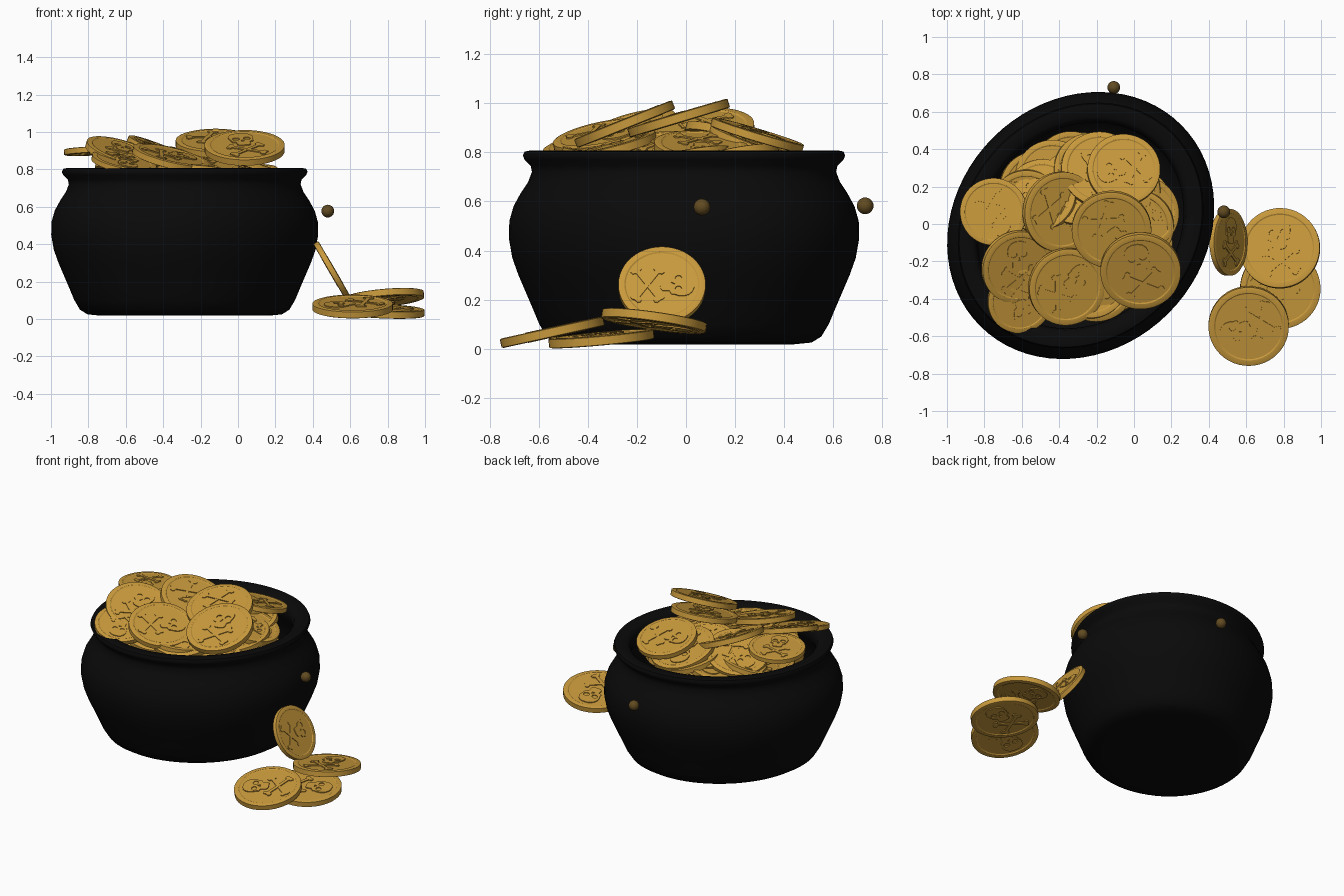
import bpy, bmesh, math, random
from mathutils import Vector, Matrix

if "Cube" in bpy.data.objects:
    bpy.data.objects.remove(bpy.data.objects["Cube"])

random.seed(4)


def material(name, rgb):
    m = bpy.data.materials.new(name)
    m.diffuse_color = (*rgb, 1)
    m.use_nodes = True
    m.node_tree.nodes["Principled BSDF"].inputs["Base Color"].default_value = m.diffuse_color
    return m


iron = material("black_iron", (0.003, 0.003, 0.003))
gold = material("gold", (0.58, 0.32, 0.045))
bronze = material("dark_bronze", (0.12, 0.07, 0.015))


def link(name, mesh, mat=None):
    ob = bpy.data.objects.new(name, mesh)
    bpy.context.collection.objects.link(ob)
    if mat and not mesh.materials:
        mesh.materials.append(mat)
    return ob


def smooth(ob, angle):
    bpy.ops.object.select_all(action='DESELECT')
    ob.select_set(True)
    bpy.context.view_layer.objects.active = ob
    bpy.ops.object.shade_smooth_by_angle(angle=math.radians(angle))


def lathe(bm, profile, seg):
    # revolve (radius, z) points; radius 0 gives a pole
    rings = []
    for r, z in profile:
        n = 1 if r == 0 else seg
        rings.append([bm.verts.new((r * math.cos(2 * math.pi * i / seg),
                                    r * math.sin(2 * math.pi * i / seg), z)) for i in range(n)])
    for a, b in zip(rings, rings[1:]):
        for i in range(seg):
            j = (i + 1) % seg
            quad = [a[i % len(a)], a[j % len(a)], b[j % len(b)], b[i % len(b)]]
            bm.faces.new(list(dict.fromkeys(quad)))
    bmesh.ops.recalc_face_normals(bm, faces=bm.faces)


# Pot: slightly oval cauldron, long axis on the diagonal
outer = [(0, .02), (.45, .018), (.52, .025), (.56, .05), (.59, .10), (.615, .16), (.645, .23),
         (.675, .30), (.70, .37), (.714, .45), (.712, .52), (.695, .58), (.665, .635),
         (.635, .68), (.62, .72), (.625, .745), (.65, .77), (.657, .787), (.65, .803)]
inner = [(.63, .807), (.58, .803), (.56, .785), (.55, .74), (.57, .68), (.62, .60), (.645, .50),
         (.64, .42), (.60, .28), (.54, .15), (.45, .10), (0, .09)]
bm = bmesh.new()
lathe(bm, outer + inner, 72)
bm.transform(Matrix.Translation((-.285, -.008, 0)) @ Matrix.Rotation(math.pi / 4, 4, 'Z')
             @ Matrix.Diagonal((1.065, .93, 1, 1)))
me = bpy.data.meshes.new("pot")
bm.to_mesh(me)
bm.free()
smooth(link("pot", me, iron), 50)

# Two small studs beside the pot wall
for i, p in enumerate([(.48, .065, .577), (-.108, .73, .582)]):
    bm = bmesh.new()
    bmesh.ops.create_uvsphere(bm, u_segments=24, v_segments=12, radius=.034,
                              matrix=Matrix.Translation(p))
    me = bpy.data.meshes.new("stud")
    bm.to_mesh(me)
    bm.free()
    smooth(link(f"stud_{i + 1}", me, bronze), 60)


# Coin relief: flat outlines extruded through the coin so both faces carry it
def add_relief(bm, loops, half):
    cu = bpy.data.curves.new("relief", 'CURVE')
    cu.dimensions, cu.fill_mode, cu.extrude = '2D', 'BOTH', half
    for pts in loops:
        sp = cu.splines.new('POLY')
        sp.points.add(len(pts) - 1)
        for q, (x, y) in zip(sp.points, pts):
            q.co = (x, y, 0, 1)
        sp.use_cyclic_u = True
    ob = link("relief", cu)
    bpy.context.view_layer.update()
    me = bpy.data.meshes.new_from_object(ob.evaluated_get(bpy.context.evaluated_depsgraph_get()))
    bm.from_mesh(me)
    bpy.data.objects.remove(ob)
    bpy.data.meshes.remove(me)


def oval(cx, cy, rx, ry, n=14):
    return [(cx + rx * math.cos(2 * math.pi * i / n), cy + ry * math.sin(2 * math.pi * i / n))
            for i in range(n)]


def mirrored(half):
    return half + [(-x, y) for x, y in reversed(half)]


bm = bmesh.new()
face = [(0, .072), (.83, .072), (.86, .092), (.96, .092), (1, .078)]
lathe(bm, face + [(r, -z) for r, z in reversed(face)], 48)
skull = mirrored([(.08, .74), (.19, .70), (.27, .62), (.31, .50), (.30, .38), (.27, .30),
                  (.27, .22), (.17, .17), (.17, .02), (.12, -.03), (.04, -.04)])
nose = [(0, .31), (.05, .21), (-.05, .21)]
add_relief(bm, [skull, oval(.14, .38, .09, .08), oval(-.14, .38, .09, .08), nose], .10)
end = [(.05, .05), (.38, .05), (.41, .12), (.48, .14), (.53, .09), (.51, 0)]
side = end + [(x, -y) for x, y in reversed(end[:-1])]
bone = side + [(-x, -y) for x, y in side]
for k, ang in enumerate((35, -35)):
    c, s = math.cos(math.radians(ang)), math.sin(math.radians(ang))
    add_relief(bm, [[(x * c - y * s, x * s + y * c - .33) for x, y in bone]], .096 + .003 * k)
coin_mesh = bpy.data.meshes.new("coin")
bm.to_mesh(coin_mesh)
bm.free()
coin_mesh.materials.clear()
coin_mesh.materials.append(gold)
coin_count = 0


def coin(pos, r, normal, up):
    # normal = facing direction, up = heading of the top of the emblem
    global coin_count
    coin_count += 1
    ob = link(f"coin_{coin_count}", coin_mesh)
    z = Vector(normal).normalized()
    y = Vector(up)
    y = (y - z * y.dot(z)).normalized()
    rot = Matrix((y.cross(z), y, z)).transposed().to_4x4()
    ob.matrix_world = Matrix.Translation(pos) @ rot @ Matrix.Scale(r, 4)
    return ob


# Loose coins beside the pot
first = coin((.505, -.098, .255), .178, (.86, 0, .5), (0, 1, 0))
smooth(first, 30)
coin((.78, -.13, .113), .215, (-.09, .14, 1), (-.1, 1, 0))
coin((.782, -.345, .041), .215, (.04, -.09, 1), (1, .3, 0))
coin((.613, -.545, .067), .215, (0, -.22, 1), (-.9, -.4, 0))

# Visible heap in the pot
coin((-.75, .065, .90), .18, (-.05, .05, 1), (.4, -.9, 0))
coin((-.055, .29, .87), .195, (.05, .3, 1), (-1, -.2, 0))
coin((-.39, .065, .885), .215, (.4, -.1, 1), (1, -.3, 0))
coin((-.12, -.03, .94), .213, (0, -.30, 1), (.6, -.8, 0))
coin((.035, -.25, .915), .215, (0, -.40, 1), (-.2, 1, 0))
coin((-.36, -.335, .862), .208, (.24, -.2, 1), (.8, .6, 0))
coin((-.62, -.23, .885), .20, (.3, -.3, 1), (-.1, 1, 0))
coin((-.61, -.41, .835), .175, (.2, -.25, 1), (.3, -1, 0))
coin((.055, .06, .82), .19, (.3, .05, 1), (1, .2, 0))
coin((-.30, .20, .845), .21, (-.15, .3, 1), (.2, 1, 0))
coin((-.18, .29, .83), .21, (.1, .35, 1), (-.4, 1, 0))
coin((-.50, .15, .83), .20, (-.3, .3, 1), (-1, .4, 0))
coin((-.20, -.32, .82), .205, (.1, -.25, 1), (.4, -1, 0))
coin((-.02, -.10, .80), .21, (.35, -.1, 1), (1, 0, 0))

# Filler coins under the heap
for layer, (z, ring, n) in enumerate([(.77, .30, 9), (.70, .31, 9), (.62, .30, 8)]):
    for i in range(n):
        a = 2 * math.pi * (i + .5 * layer) / n
        tilt = (random.uniform(-.25, .25), random.uniform(-.25, .25), 1)
        coin((-.285 + ring * math.cos(a), -.01 + ring * math.sin(a), z + random.uniform(-.02, .02)),
             .20, tilt, (math.sin(3 * a), math.cos(3 * a), 0))
    coin((-.285, -.01, z), .21, (.1, .1, 1), (0, 1, 0))
